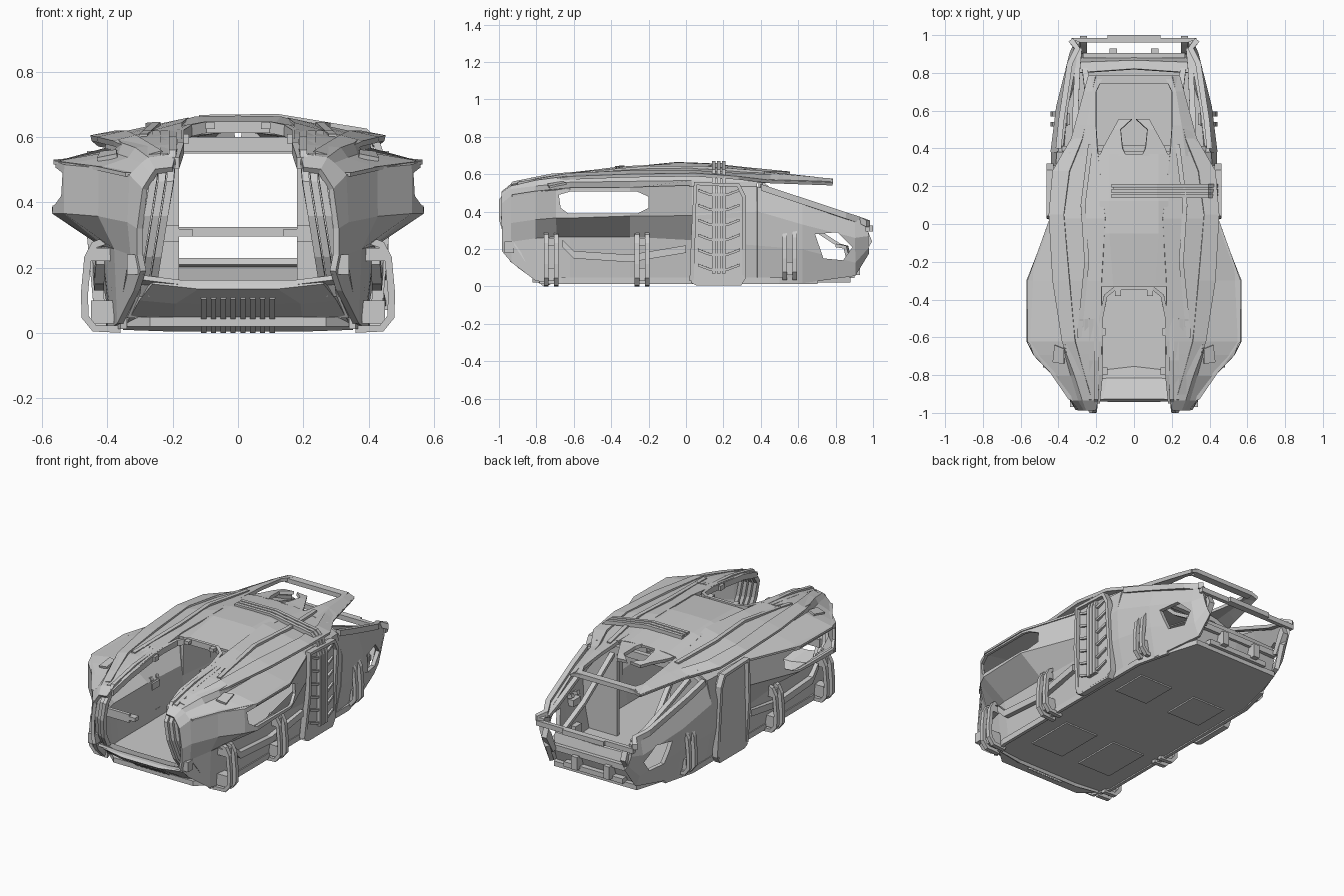
import bpy, bmesh
from mathutils import Vector


def finish(name, verts, faces, thick=0, mirror=False, cut=None):
    me = bpy.data.meshes.new(name)
    me.from_pydata([tuple(v) for v in verts], [], faces)
    bm = bmesh.new()
    bm.from_mesh(me)
    bmesh.ops.recalc_face_normals(bm, faces=bm.faces)
    bm.to_mesh(me)
    bm.free()
    ob = bpy.data.objects.new(name, me)
    bpy.context.collection.objects.link(ob)
    if thick:
        s = ob.modifiers.new("thickness", 'SOLIDIFY')
        s.thickness, s.offset = thick, 0
    if cut:
        b = ob.modifiers.new("opening", 'BOOLEAN')
        b.operation, b.object, b.solver = 'DIFFERENCE', cut, 'EXACT'
    if mirror:
        ob.modifiers.new("mirror", 'MIRROR')
    return ob


def loft(name, rows, thick=.02, mirror=True, cut=None):
    """Sheet through rows of equal point count."""
    n = len(rows[0])
    verts = [p for r in rows for p in r]
    faces = [(i * n + j, i * n + j + 1, (i + 1) * n + j + 1, (i + 1) * n + j)
             for i in range(len(rows) - 1) for j in range(n - 1)]
    return finish(name, verts, faces, thick, mirror, cut)


def sections(table):
    """[(y, [(x, z), ...])] to rows of 3D points."""
    return [[(x, y, z) for x, z in pts] for y, pts in table]


def band(name, path, axis, width, thick, mirror=True):
    """Flat strap along a path, widened along axis."""
    h = Vector(axis) * width / 2
    return loft(name, [[Vector(p) - h, Vector(p) + h] for p in path], thick, mirror)


def prism(name, poly, x0, x1, mirror=True):
    """y-z polygon extruded across x."""
    n = len(poly)
    verts = [(x, y, z) for x in (x0, x1) for y, z in poly]
    faces = [tuple(range(n)), tuple(range(n, 2 * n))]
    faces += [(i, (i + 1) % n, n + (i + 1) % n, n + i) for i in range(n)]
    return finish(name, verts, faces, 0, mirror)


def box(name, x0, x1, y0, y1, z0, z1, mirror=False):
    return prism(name, [(y0, z0), (y1, z0), (y1, z1), (y0, z1)], x0, x1, mirror)


# cutters for the side window and rear quarter opening
window = prism("window_cutter", [(-.68, .49), (-.67, .42), (-.63, .39), (-.26, .39), (-.2, .42),
                                 (-.2, .48), (-.26, .507), (-.62, .507)], .45, .7, False)
quarter = prism("quarter_cutter", [(.69, .28), (.735, .15), (.84, .14), (.89, .21), (.81, .29)],
                .2, .6, False)
for c in (window, quarter):
    c.hide_render = True
    c.display_type = 'WIRE'

# main flank shell, from sill over the stepped shoulder up to the roof panel
loft("body_side", sections([
    (-.98, [(.29, .19), (.30, .24), (.30, .32), (.285, .44), (.26, .48), (.25, .495), (.20, .50)]),
    (-.93, [(.31, .13), (.32, .24), (.33, .34), (.325, .48), (.29, .515), (.27, .53), (.19, .54)]),
    (-.80, [(.36, .03), (.37, .26), (.42, .36), (.42, .50), (.33, .53), (.31, .56), (.18, .57)]),
    (-.69, [(.375, .02), (.40, .27), (.525, .37), (.525, .51), (.36, .54), (.35, .575), (.17, .59)]),
    (-.62, [(.38, .02), (.41, .27), (.56, .37), (.55, .52), (.37, .55), (.36, .585), (.17, .60)]),
    (-.30, [(.38, .02), (.41, .27), (.56, .38), (.55, .52), (.38, .555), (.37, .595), (.17, .635)]),
    (.03, [(.38, .02), (.42, .25), (.43, .38), (.43, .53), (.40, .56), (.39, .60), (.15, .65)]),
    (.38, [(.38, .02), (.42, .22), (.43, .40), (.40, .53), (.36, .55), (.34, .575), (.19, .61)]),
]), .02, True, window)

# tail flank with quarter opening
loft("tail_side", sections([
    (.38, [(.38, .02), (.42, .22), (.43, .40), (.39, .53)]),
    (.62, [(.36, .02), (.39, .20), (.40, .33), (.36, .455)]),
    (.90, [(.28, .06), (.31, .13), (.33, .26), (.31, .36)]),
    (.97, [(.26, .18), (.28, .21), (.30, .27), (.30, .34)]),
]), .025, True, quarter)

# roof skin between the flanks, and rear roof frame
loft("roof", sections([
    (-.33, [(0, .63), (.11, .63), (.18, .63)]),
    (-.05, [(0, .658), (.13, .656), (.18, .642)]),
    (.12, [(0, .652), (.13, .65), (.18, .64)]),
    (.37, [(0, .625), (.13, .62), (.20, .61)]),
]), .015)
loft("roof_frame_arm", sections([
    (.36, [(.19, .61), (.27, .595), (.35, .565)]),
    (.52, [(.20, .595), (.25, .59), (.31, .56)]),
    (.70, [(.20, .575), (.22, .575), (.26, .555)]),
    (.785, [(.16, .565), (.19, .565), (.235, .55)]),
]), .02)
box("roof_frame_bar", -.2, .2, .74, .785, .55, .577)
loft("roof_prong", sections([
    (.36, [(.04, .625), (.18, .61)]), (.40, [(.06, .62), (.165, .605)]),
    (.50, [(.07, .61), (.11, .605)]), (.555, [(.01, .605), (.08, .60)])]), .02)

# overhanging roof edge and raised roof trims
loft("roof_edge", sections([
    (-.90, [(.23, .55), (.285, .535)]), (-.62, [(.31, .598), (.38, .58)]),
    (-.30, [(.34, .612), (.43, .592)]), (.05, [(.37, .612), (.45, .597)]),
    (.28, [(.34, .597), (.43, .58)]), (.45, [(.27, .592), (.33, .56)]),
    (.78, [(.20, .57), (.24, .548)])]), .018)
band("roof_ridge", [(.29, -.6, .602), (.25, -.2, .638), (.27, .1, .636), (.23, .42, .61)],
     (1, 0, 0), .025, .015)

# trim round the front hatch opening
band("hatch_trim", [(0, -.34, .63), (.10, -.34, .63), (.15, -.38, .62), (.175, -.5, .605),
                    (.175, -.8, .567), (.19, -.95, .52)], (0, 0, 1), .035, .02)
box("hatch_clip", .07, .10, -.38, -.33, .625, .645, True)
box("side_clip", .15, .21, -.59, -.55, .58, .61, True)

# nested ribs forming the slanted front pillars
for k in range(4):
    x, s = .20 + .026 * k, .012 * k
    band(f"front_pillar_{k}", [(x, -.5, .605), (x, -.72, .588 - s), (x, -.92, .548 - s),
                               (x + .008, -.985 + s, .46), (x + .025, -.985 + s, .36),
                               (x + .045, -.95 + s, .24), (x + .065, -.87 + s, .12)],
         (1, 0, 0), .022, .03)
box("pillar_latch", .29, .34, -.97, -.92, .18, .24, True)
box("latch_hook", .14, .20, -.80, -.76, .295, .318, True)
box("hook_mount", .18, .36, -.80, -.78, .28, .33, True)

# floor pan with underside panels
loft("floor", [[(0, y, .035), (x, y, .035)] for y, x in
               ((-.82, .27), (-.74, .36), (-.6, .385), (.4, .385), (.62, .36), (.88, .28))], .03)
box("under_panel", .06, .28, -.55, -.25, .012, .03, True)
box("under_panel_rear", .08, .30, .2, .42, .012, .03, True)

# front skid plate with ribs and sloping sill
loft("skid_plate", [[(0, -.74, .015), (.2, -.74, .015), (.35, -.72, .02)],
                    [(0, -.87, .10), (.19, -.87, .10), (.30, -.85, .11)],
                    [(0, -.935, .145), (.12, -.935, .145), (.26, -.925, .16)]], .025)
for i in range(8):
    x = -.105 + .03 * i
    prism(f"skid_rib_{i}", [(-.76, 0), (-.74, .03), (-.90, .125), (-.905, .105)],
          x - .008, x + .008, False)
loft("front_sill", [[(0, -.93, .155), (.17, -.93, .155), (.29, -.94, .17)],
                    [(0, -.82, .12), (.14, -.82, .12), (.30, -.84, .14)],
                    [(0, -.76, .05), (.17, -.78, .05), (.34, -.78, .05)]], .015)

# wrap-under leg brackets, three per side, each a pair of bars
for name, y, dx, dz in (("front", -.72, 0, 0), ("middle", -.235, 0, 0), ("rear", .555, -.04, .03)):
    path = [(.36, .012), (.44, .015), (.468, .05), (.47, .12), (.46, .23), (.44, .27), (.40, .285)]
    for k, o in enumerate((-.027, .027)):
        band(f"{name}_leg_{k}", [(x + dx, y + o, z + dz) for x, z in path], (0, 1, 0), .025, .022)
    box(f"{name}_leg_block", .38 + dx, .45 + dx, y - .03, y + .03, .03 + dz, .10 + dz, True)
    box(f"{name}_leg_top", .39 + dx, .45 + dx, y - .035, y + .035, .22 + dz, .26 + dz, True)

# lower side mouldings
band("side_rail", [(.42, -.66, .23), (.425, -.6, .17), (.425, -.3, .15), (.43, .0, .2)],
     (0, 0, 1), .04, .03)
band("sill_strip", [(.35, -.78, .03), (.39, -.66, .03), (.39, .5, .03), (.34, .7, .03)],
     (0, 0, 1), .035, .02)
band("shoulder_lip", [(.33, -.93, .485), (.42, -.80, .505), (.55, -.62, .522), (.55, -.30, .525),
                      (.435, .02, .535)], (1, 0, 0), .03, .012)
loft("flank_vent", [[(.37, -.74, .542), (.43, -.73, .53)],
                    [(.37, -.66, .555), (.42, -.64, .55)]], .015)

# side door panel and frame
door = [(.03, .03), (.06, .015), (.29, .015), (.31, .05), (.31, .48), (.28, .54), (.05, .55), (.04, .3)]
prism("door_panel", door, .40, .438)
ring = [(.445 if z > .1 else .42, y, z) for y, z in door]
band("door_frame", ring + ring[:1], (1, 0, 0), .035, .022)

# strap over the roof and down the right side only
for k in range(3):
    y = .148 + .027 * k
    band(f"strap_{k}", [(-.12, y, .657), (.12, y, .66), (.39, y, .616), (.425, y, .58),
                        (.45, y, .5), (.45, y, .07)], (0, 1, 0), .02, .022, False)
band("strap_backing", [(-.11, .175, .652), (.12, .175, .655), (.39, .175, .608), (.44, .175, .5),
                       (.44, .175, .07)], (0, 1, 0), .07, .012, False)
for i in range(6):
    z = .10 + .08 * i
    band(f"ladder_rung_{i}", [(.44, .065, z + .015), (.445, .13, z - .01), (.445, .22, z - .01),
                              (.44, .285, z + .015)], (0, 0, 1), .014, .016, False)

# tail rails and bumper
band("tail_rail", [(.40, .40, .53), (.385, .55, .48), (.34, .85, .38), (.30, .93, .355),
                   (.335, .975, .335)], (0, 0, 1), .035, .03)
band("tail_rail_inner", [(.31, .42, .53), (.31, .6, .46), (.30, .82, .37), (.29, .93, .34)],
     (1, 0, 0), .03, .02)
box("bumper_bar", -.33, .33, .96, .985, .295, .325)
box("bumper_pad", -.14, .14, .97, 1.0, .295, .325)
prism("bumper_end", [(.90, .14), (.93, .13), (.995, .24), (.975, .29), (.95, .26)], .25, .285)
box("rear_lower_bar", -.27, .27, .88, .905, .13, .165)

# rear wall and tow hardware
loft("rear_wall", [[(0, .85, .05), (.28, .84, .05)], [(0, .88, .13), (.28, .87, .13)],
                   [(0, .86, .21), (.29, .85, .21)], [(0, .82, .22), (.29, .80, .22)]], .02)
box("tow_bracket", .09, .13, .86, .93, .06, .14, True)
box("tow_plate", -.2, .2, .82, .9, .045, .075)

# bulkhead frame behind the cabin
loft("bulkhead", [[(.18, .40, z), (x, .40, z)] for z, x in
                  ((.60, .24), (.53, .38), (.38, .42), (.22, .41), (.05, .38))], .025)
box("bulkhead_bar", -.19, .19, .385, .415, .555, .60)
band("cabin_strut", [(.21, .41, .55), (.24, .65, .33), (.26, .82, .22)], (1, 0, 0), .03, .02)
